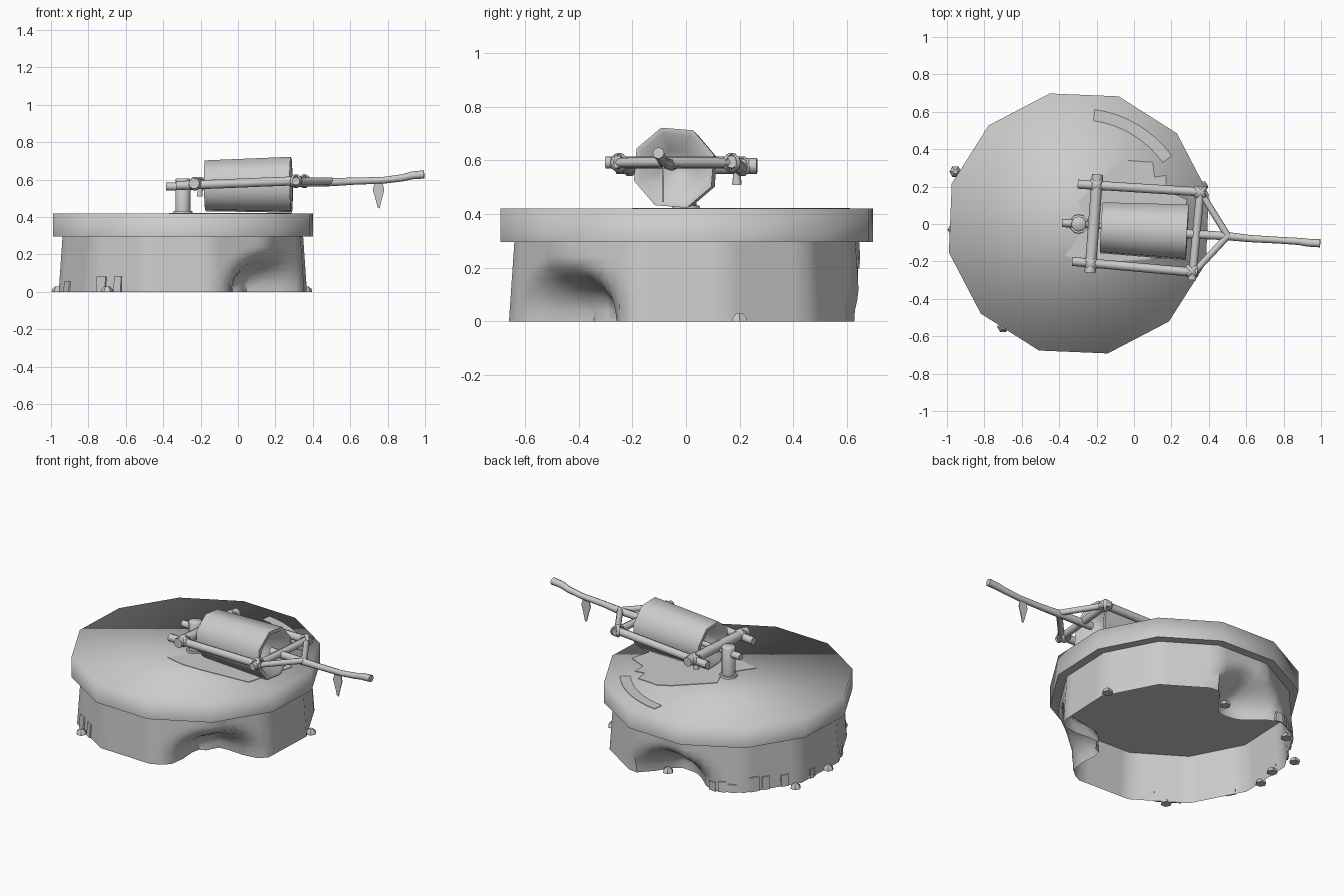
import bpy, bmesh, random
from math import sin, cos, pi, radians, hypot
from mathutils import Vector

random.seed(4)
cube = bpy.data.objects.get("Cube")
if cube:
    bpy.data.objects.remove(cube, do_unlink=True)

stone = bpy.data.materials.new("stone grey")
stone.use_nodes = True
GREY = (0.6, 0.6, 0.6, 1)
stone.diffuse_color = GREY
stone.node_tree.nodes["Principled BSDF"].inputs["Base Color"].default_value = GREY

CENTRE = Vector((-0.295, 0.003, 0))
TOP = 0.42


def finish(name, verts, faces, angle=60):
    """Make an object, smooth below the given edge angle (None = flat)."""
    me = bpy.data.meshes.new(name)
    me.from_pydata([tuple(v) for v in verts], [], faces)
    bm = bmesh.new()
    bm.from_mesh(me)
    bmesh.ops.recalc_face_normals(bm, faces=bm.faces)
    for f in bm.faces:
        f.smooth = angle is not None
    if angle is not None:
        for e in bm.edges:
            e.smooth = not e.is_manifold or e.calc_face_angle(0) < radians(angle)
    bm.to_mesh(me)
    bm.free()
    me.materials.append(stone)
    ob = bpy.data.objects.new(name, me)
    bpy.context.collection.objects.link(ob)
    return ob


def bridge(rings, n, caps=True):
    """Faces joining consecutive rings of n points."""
    faces = [(r * n + i, r * n + (i + 1) % n, (r + 1) * n + (i + 1) % n, (r + 1) * n + i)
             for r in range(rings - 1) for i in range(n)]
    if caps:
        faces += [tuple(reversed(range(n))), tuple(range((rings - 1) * n, rings * n))]
    return faces


def tube(name, path, radii, n=8, phase=0.0, angle=60):
    """Round bar through path points, each with its own radius."""
    pts = [Vector(p) for p in path]
    if not isinstance(radii, (list, tuple)):
        radii = [radii] * len(pts)
    axis = (pts[-1] - pts[0]).normalized()
    ref = Vector((0, 0, 1)) if abs(axis.z) < 0.9 else Vector((1, 0, 0))
    u = ref.cross(axis).normalized()
    w = axis.cross(u)
    verts = [p + (u * cos(phase + 2 * pi * i / n) + w * sin(phase + 2 * pi * i / n)) * r
             for p, r in zip(pts, radii) for i in range(n)]
    return finish(name, verts, bridge(len(pts), n), angle)


def polar(angle, r, z=0.0):
    a = radians(angle)
    return CENTRE + Vector((cos(a) * r, sin(a) * r, z))


# Twelve-sided millstone bed: softened top edge, crisp lower edge
corners = [12.6 + 30 * k for k in range(12)]
bed = finish("millstone_bed", [polar(a, 0.712, z) for z in (0.295, TOP) for a in corners],
             bridge(2, 12), 100)
for e in bed.data.edges:
    e.use_edge_sharp = all(bed.data.vertices[v].co.z < 0.3 for v in e.vertices)


# Open, slightly flared plinth wall with two arched foot hollows
def wall_point(angle, z):
    rel = (angle - 12.6) % 30 - 15
    r = (0.68 - 0.07 * z) * cos(radians(15)) / cos(radians(rel))
    for middle in (-45, 94):
        off = abs((angle - middle + 180) % 360 - 180)
        t = min(1, max(0, (1 - hypot(off / 25, z / 0.23)) / 0.7))
        r -= 0.23 * t * t * (3 - 2 * t)
    return polar(angle, r, z)


STEPS = 72
heights = (0, 0.04, 0.08, 0.12, 0.16, 0.2, 0.24, 0.3)
finish("plinth_wall", [wall_point(12.6 + 360 * i / STEPS, z) for z in heights for i in range(STEPS)],
       bridge(len(heights), STEPS, False), 50)

# Roller: tapered octagonal drum with hollowed ends
A, B = Vector((-0.175, -0.02, 0.567)), Vector((0.285, -0.045, 0.573))
drum = [A.lerp(B, t) for t in (0.2, 0, 0, 1, 1, 0.74)]
tube("roller", drum, [0.07, 0.122, 0.143, 0.157, 0.135, 0.07], 8, radians(18), 65)

# Centre post with collar, peg and axle
tube("post", [(-0.295, 0, z) for z in (TOP, 0.432, 0.433, 0.6, 0.607)],
     [0.052, 0.05, 0.04, 0.04, 0.034], 12)
tube("post_peg", [(-0.385, 0.005, 0.563), (-0.29, 0.003, 0.563)], 0.022)
tube("axle", [(-0.29, 0, 0.565), (-0.07, -0.02, 0.566)], 0.016)

# Timber frame around the roller
beams = {
    "left_beam": ((-0.3, 0.213, 0.568), (0.38, 0.17, 0.595), 0.024),
    "right_beam": ((-0.33, -0.2, 0.568), (0.34, -0.26, 0.595), 0.024),
    "inner_crossbeam": ((-0.195, 0.265, 0.58), (-0.235, -0.26, 0.58), 0.03),
    "outer_crossbeam": ((0.357, 0.2, 0.592), (0.31, -0.3, 0.592), 0.022),
    "left_brace": ((0.35, 0.18, 0.592), (0.505, -0.07, 0.593), 0.018),
    "right_brace": ((0.31, -0.27, 0.592), (0.505, -0.06, 0.593), 0.018),
}
for name, (a, b, r) in beams.items():
    tube(name, [a, b], r)
tube("handle", [(0.27, -0.052, 0.585), (0.5, -0.065, 0.587), (0.62, -0.078, 0.592),
                (0.78, -0.087, 0.597), (0.88, -0.093, 0.61), (0.93, -0.1, 0.623),
                (0.995, -0.103, 0.628)], [0.024, 0.022, 0.019, 0.018, 0.019, 0.021, 0.022])


# Rope lashings crossed over each joint
def lashing(name, c, size):
    up = Vector((0, 0, 1))
    n, m = 10, 5
    for k, slant in enumerate((45, -45)):
        d = Vector((cos(radians(slant)), sin(radians(slant)), 0))
        verts = []
        for i in range(n):
            a = 2 * pi * i / n
            out = d * cos(a) * 1.15 + up * sin(a)
            for j in range(m):
                b = 2 * pi * j / m
                verts.append(Vector(c) + out * (size + 0.006 * cos(b))
                             + d.cross(up) * 0.01 * sin(b))
        faces = [(i * m + j, i * m + (j + 1) % m, (i + 1) % n * m + (j + 1) % m,
                  (i + 1) % n * m + j) for i in range(n) for j in range(m)]
        finish(f"{name}_{k + 1}", verts, faces)


joints = [(-0.2, 0.21, 0.578), (-0.23, -0.21, 0.578), (0.355, 0.17, 0.592), (0.31, -0.25, 0.592)]
for i, c in enumerate(joints):
    lashing(f"rope_lashing_{i + 1}", c, 0.032)
tube("rope_end", [(-0.2, 0.19, 0.565), (-0.205, 0.19, 0.51)], [0.012, 0.018], 6)

# Hanging leaf-shaped tag
leaf = [(0.733, 0.59), (0.772, 0.59), (0.782, 0.545), (0.77, 0.5), (0.757, 0.445),
        (0.747, 0.45), (0.734, 0.5), (0.72, 0.545)]
finish("hanging_tag", [(x, -0.085 + s, z) for s in (-0.003, 0.003) for x, z in leaf],
       bridge(2, len(leaf)), None)

# Thin chips of grain on the bed: a curved strip and a ragged patch
arc = ([polar(82 - 46 * i / 8, 0.555) for i in range(9)]
       + [polar(36 + 46 * i / 8, 0.615) for i in range(9)])
ragged = [Vector((x, y, 0)) for x, y in (
    (0.285, 0.13), (0.17, 0.18), (0.17, 0.26), (0.11, 0.25), (0.1, 0.33), (-0.04, 0.34),
    (-0.11, 0.3), (-0.3, 0.12), (-0.25, 0), (-0.37, -0.17), (-0.25, -0.2), (-0.12, -0.2),
    (0.2, -0.18))]
for name, outline in (("curved_strip", arc), ("ragged_patch", ragged)):
    finish(name, [p + Vector((0, 0, z)) for z in (TOP, TOP + 0.003) for p in outline],
           bridge(2, len(outline)), None)

# Brick plates along the foot of the wall
for i, a in enumerate((117, 122, 127, 138, 144, 154, 171, 201, 229, 238)):
    h, half = random.uniform(0.045, 0.09), random.uniform(1.8, 2.6)
    plate = [wall_point(a + s, z) + (polar(a, 1) - CENTRE) * o
             for o in (-0.001, 0.008) for s, z in ((-half, 0), (half, 0), (half, h), (-half, h))]
    finish(f"wall_plate_{i + 1}", plate, bridge(2, 4), None)

# Small pebbles around the foot
for i, (x, y) in enumerate([(0.365, 0.2), (-0.955, 0.28), (-0.965, -0.03), (-0.7, -0.55),
                            (-0.24, 0.52), (-0.74, 0.46), (-0.93, 0.11)]):
    r = 0.032
    verts = [(x + cos(k * pi / 3) * r * s, y + sin(k * pi / 3) * r * s, z)
             for s, z in ((1, 0), (0.9, 0.015), (0.4, 0.03)) for k in range(6)]
    finish(f"pebble_{i + 1}", verts, bridge(3, 6), 40)
